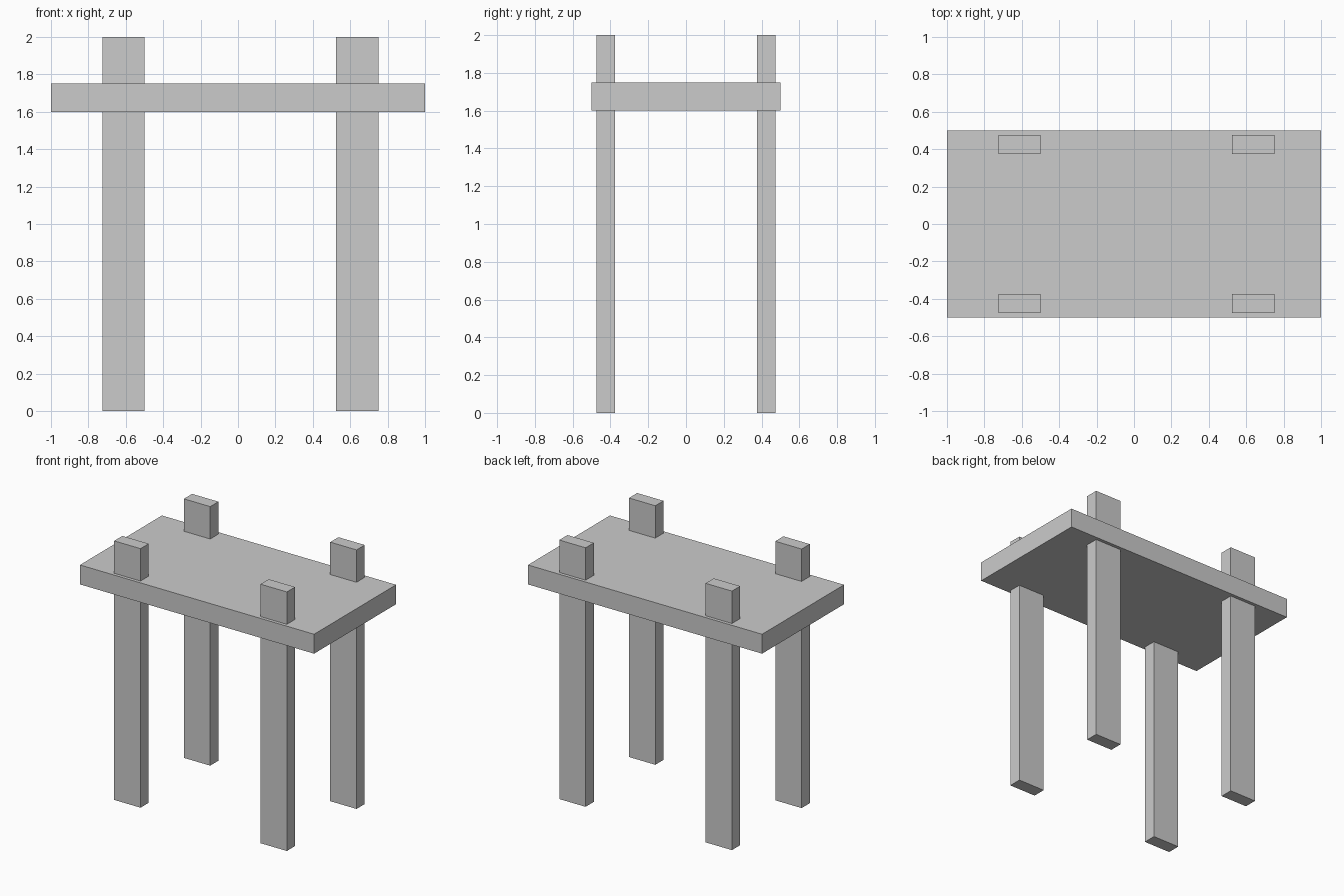
import bpy

if "Cube" in bpy.data.objects:
    bpy.data.objects.remove(bpy.data.objects["Cube"])


def box(name, x, y, z):
    """Box spanning the given (min, max) ranges."""
    spans = (x, y, z)
    bpy.ops.mesh.primitive_cube_add(size=1, location=[(a + b) / 2 for a, b in spans])
    obj = bpy.context.object
    obj.name = name
    obj.scale = [b - a for a, b in spans]
    bpy.ops.object.transform_apply(location=False, rotation=False, scale=True)
    return obj


# Table slab
box("tabletop", (-1, 1), (-0.5, 0.5), (1.6, 1.75))

# Four posts running through the slab, set slightly off-centre in x
for side, x in (("left", (-0.725, -0.5)), ("right", (0.525, 0.75))):
    for end, y in (("front", (-0.475, -0.375)), ("back", (0.375, 0.475))):
        box(f"{end}_{side}_leg", x, y, (0, 2))
